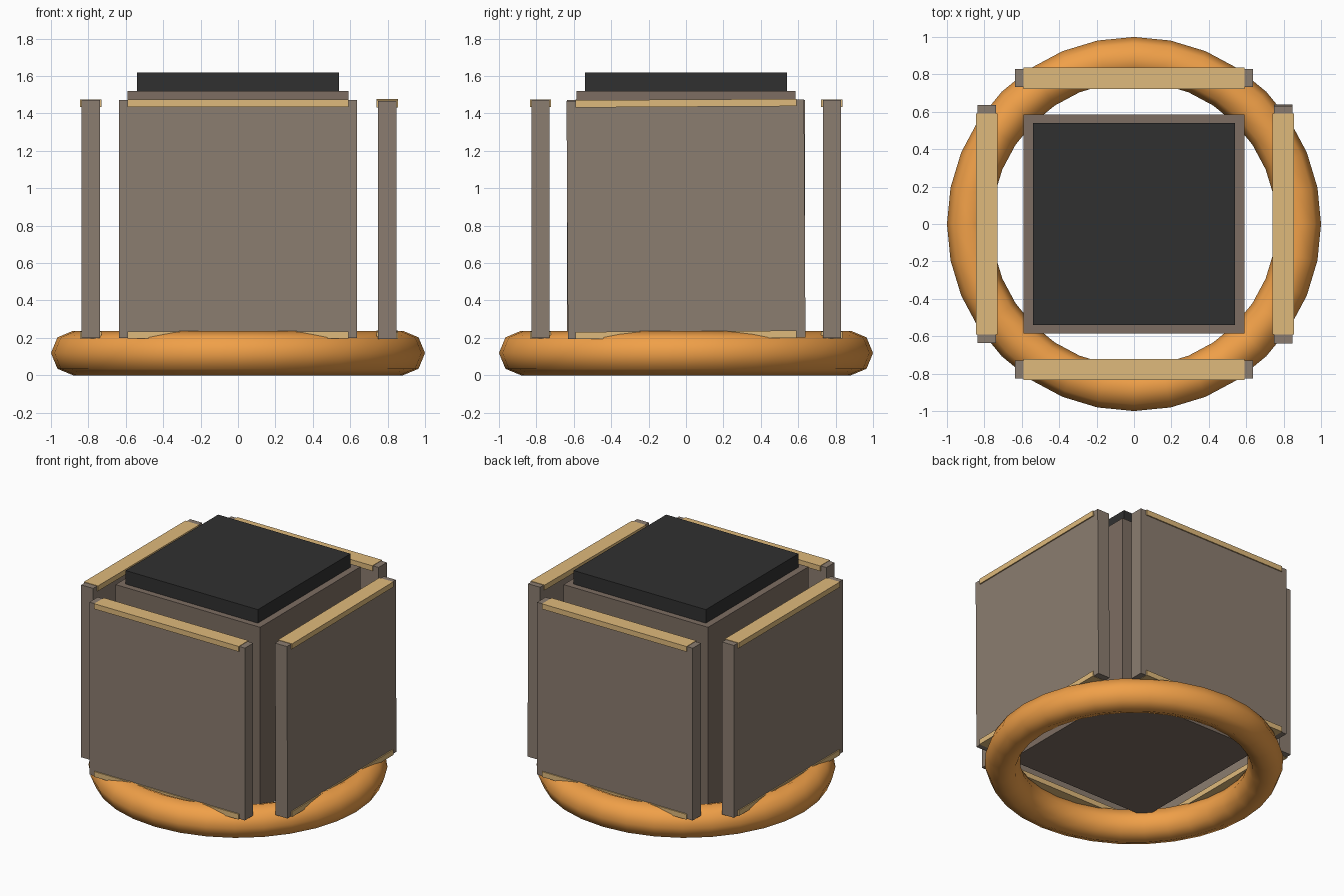
import bpy
from math import radians

if "Cube" in bpy.data.objects:
    bpy.data.objects.remove(bpy.data.objects["Cube"])


def material(name, rgb):
    m = bpy.data.materials.new(name)
    m.diffuse_color = (*rgb, 1)
    m.use_nodes = True
    m.node_tree.nodes["Principled BSDF"].inputs["Base Color"].default_value = m.diffuse_color
    return m


PANEL = material("panel_brown", (0.26, 0.205, 0.162))
CORE = material("core_brown", (0.205, 0.155, 0.122))
TAN = material("tan_trim", (0.74, 0.49, 0.20))
ORANGE = material("orange_ring", (0.87, 0.35, 0.065))
BLACK = material("black_top", (0.03, 0.03, 0.03))


def box(name, centre, size, mat):
    bpy.ops.mesh.primitive_cube_add(size=1, location=centre)
    ob = bpy.context.object
    ob.name = name
    ob.scale = size
    bpy.ops.object.transform_apply(location=False, rotation=False, scale=True)
    ob.data.materials.append(mat)
    return ob


# Ring base
bpy.ops.mesh.primitive_torus_add(major_radius=0.881, minor_radius=0.119,
                                 major_segments=32, minor_segments=8,
                                 location=(0, 0, 0.119))
ring = bpy.context.object
ring.name = "ring_base"
ring.data.materials.append(ORANGE)
bpy.ops.object.shade_smooth()

# Inner block and its dark top plate
box("core_block", (0, 0, 0.845), (1.18, 1.17, 1.35), CORE)
box("top_plate", (0, 0, 1.57), (1.08, 1.08, 0.10), BLACK)


# Padded side panel with a trim strip along its top and bottom edges
def side_panel(side, x, y, along_x, tilt=0.0):
    def dims(length, depth, height):
        return (length, depth, height) if along_x else (depth, length, height)

    panel = box(side + "_panel", (x, y, 0.835), dims(1.27, 0.097, 1.272), PANEL)
    panel.rotation_euler.x = radians(tilt)
    for label, z in (("top", 1.455), ("bottom", 0.216)):
        strip = box(f"{side}_{label}_trim", (x, y, z),
                    dims(1.18, 0.114, 0.039), TAN)
        strip.rotation_euler.x = radians(tilt)


side_panel("front", 0, -0.778, True)
side_panel("back", 0, 0.78, True)
side_panel("left", -0.787, 0, False)
side_panel("right", 0.798, 0, False, 0.35)
